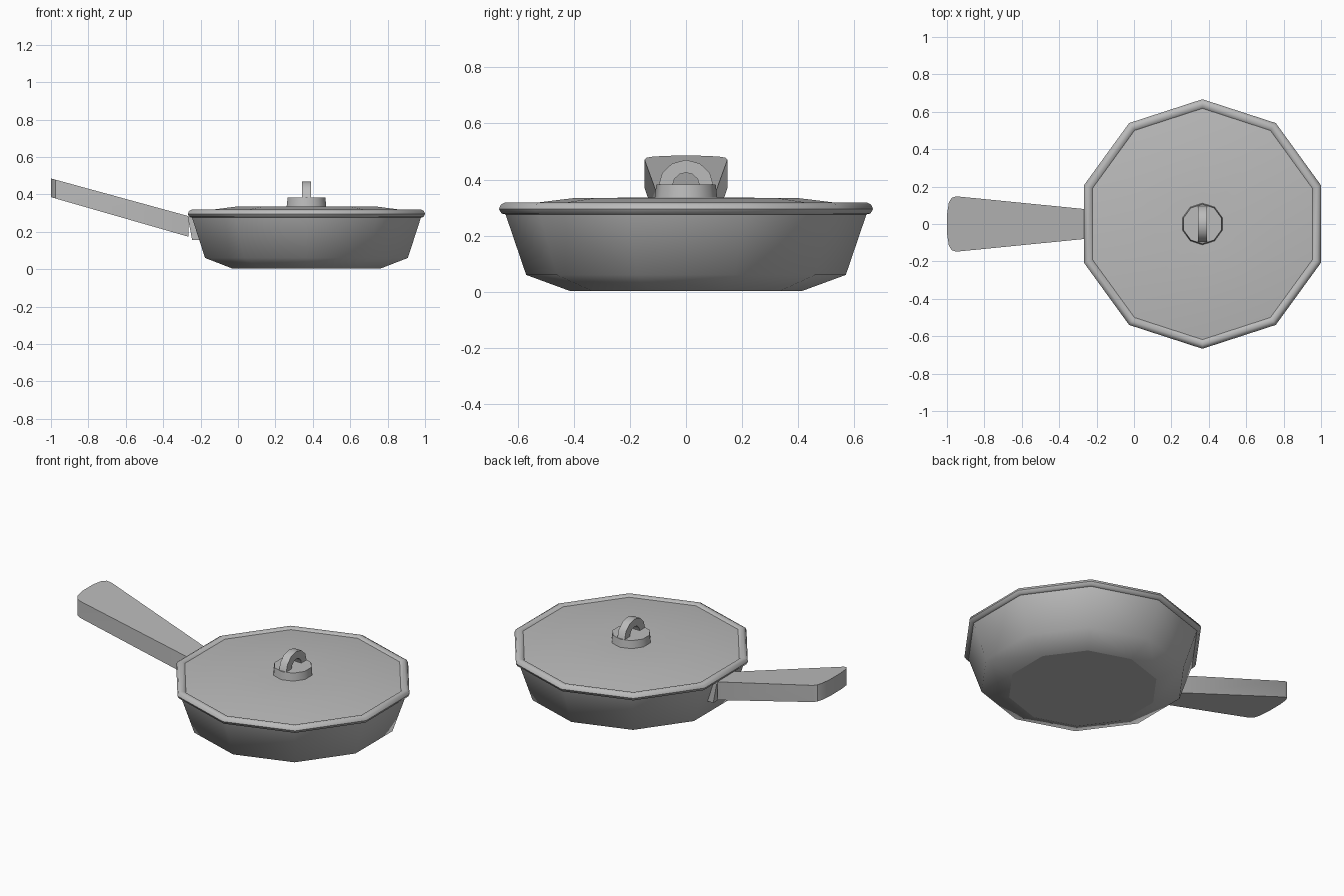
import bpy, bmesh, math

if "Cube" in bpy.data.objects:
    bpy.data.objects.remove(bpy.data.objects["Cube"])

CX = 0.366   # centre of the round parts
SIDES = 10

metal = bpy.data.materials.new("grey_metal")
metal.diffuse_color = (0.5, 0.5, 0.5, 1)
metal.use_nodes = True
metal.node_tree.nodes["Principled BSDF"].inputs["Base Color"].default_value = metal.diffuse_color


def finish(name, bm, angle):
    bmesh.ops.remove_doubles(bm, verts=bm.verts, dist=1e-5)
    bmesh.ops.recalc_face_normals(bm, faces=bm.faces)
    mesh = bpy.data.meshes.new(name)
    bm.to_mesh(mesh)
    bm.free()
    mesh.materials.append(metal)
    ob = bpy.data.objects.new(name, mesh)
    bpy.context.collection.objects.link(ob)
    bpy.ops.object.select_all(action='DESELECT')
    ob.select_set(True)
    bpy.context.view_layer.objects.active = ob
    bpy.ops.object.shade_smooth_by_angle(angle=math.radians(angle))
    return ob


def turned(name, profile, angle):
    """Sweep an (r, z) profile round the vertical axis; the ends are capped."""
    bm = bmesh.new()
    rings = []
    for r, z in profile:
        rings.append([bm.verts.new((CX + r * math.sin(2 * math.pi * i / SIDES),
                                    r * math.cos(2 * math.pi * i / SIDES), z))
                      for i in range(SIDES)])
    for a, b in zip(rings, rings[1:]):
        for i in range(SIDES):
            j = (i + 1) % SIDES
            bm.faces.new((a[i], a[j], b[j], b[i]))
    bm.faces.new(rings[0])
    bm.faces.new(rings[-1])
    return finish(name, bm, angle)


def prism(name, lower, upper, angle):
    """Join two matching outlines into a closed solid."""
    bm = bmesh.new()
    a = [bm.verts.new(p) for p in lower]
    b = [bm.verts.new(p) for p in upper]
    n = len(a)
    bm.faces.new(a)
    bm.faces.new(b)
    for i in range(n):
        j = (i + 1) % n
        bm.faces.new((a[i], a[j], b[j], b[i]))
    return finish(name, bm, angle)


# Pan bowl with a hollow inside and a flat base
pan = turned("pan_bowl", [(0.415, 0.003), (0.57, 0.06), (0.645, 0.28),
                          (0.62, 0.28), (0.55, 0.075), (0.41, 0.025)], 55)
for f in pan.data.polygons:
    if abs(f.normal.z) > 0.99:
        f.use_smooth = False

# Lid with a rolled rim
turned("lid", [(0.64, 0.275), (0.658, 0.279), (0.667, 0.295), (0.66, 0.311),
               (0.645, 0.318), (0.626, 0.314), (0.618, 0.307),
               (0.40, 0.334), (0.12, 0.336)], 50)

# Knob base on the lid
turned("knob_base", [(0.112, 0.33), (0.106, 0.382)], 40)

# Knob loop: half ring standing across the base
def arch(x):
    half = [math.pi * i / 6 for i in range(7)]
    outer = [(x, 0.098 * math.cos(t), 0.378 + 0.092 * math.sin(t)) for t in half]
    inner = [(x, 0.048 * math.cos(t), 0.378 + 0.047 * math.sin(t)) for t in half]
    return outer + inner[::-1]

loop = prism("knob_loop", arch(CX - 0.024), arch(CX + 0.024), 40)

# Handle: widening, rising bar with a rounded end
edge = [(-0.265, 0.08), (-0.95, 0.148), (-0.975, 0.14), (-0.99, 0.115), (-1.0, 0.05)]
outline = edge + [(x, -y) for x, y in reversed(edge)]
top = [(x, y, 0.285 + (-0.27 - x) * 0.274) for x, y in outline]
bottom = [(x, y, z - 0.11 + 0.01 * (-0.27 - x) / 0.73) for x, y, z in top]
prism("handle", bottom, top, 30)

# Bracket between the handle and the bowl wall
side = [(-0.268, 0.275), (-0.245, 0.155), (-0.18, 0.155), (-0.20, 0.275)]
prism("handle_bracket", [(x, -0.09, z) for x, z in side],
      [(x, 0.09, z) for x, z in side], 30)
